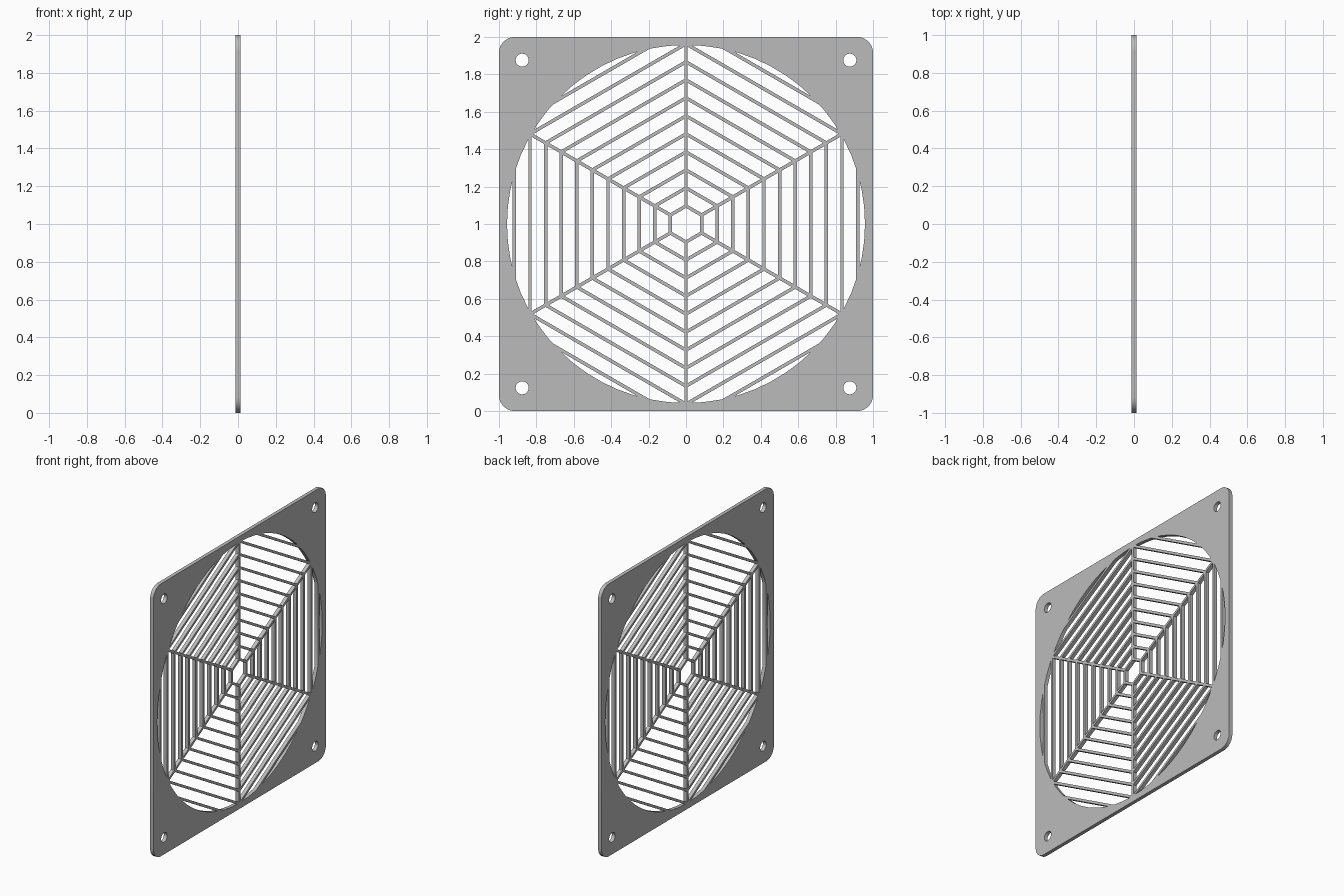
import bpy, bmesh, math
from mathutils import Matrix, Vector

THICK = 0.027      # plate thickness
PITCH = 0.0834     # spacing of the hexagonal rings
BAR = 0.018        # width of rings and spokes
OPENING = 0.957    # radius of the round opening
RINGS = 11

cube = bpy.data.objects.get("Cube")
if cube:
    bpy.data.objects.remove(cube, do_unlink=True)


def arc(cx, cy, r, start, end, n):
    """Points along an arc, angles in degrees."""
    angles = [math.radians(start + (end - start) * i / n) for i in range(n + 1)]
    return [Vector((cx + r * math.cos(a), cy + r * math.sin(a))) for a in angles]


def circle(cx, cy, r, n):
    return arc(cx, cy, r, 0, 360, n)[:-1]


def clip(poly, border):
    """Keep the part of a convex polygon inside a counter-clockwise border."""
    for a, b in zip(border, border[1:] + border[:1]):
        edge = b - a
        side = [edge.cross(p - a) for p in poly]
        kept = []
        for i, p in enumerate(poly):
            j = (i + 1) % len(poly)
            if side[i] >= 0:
                kept.append(p)
            if side[i] * side[j] < 0:
                kept.append(p.lerp(poly[j], side[i] / (side[i] - side[j])))
        poly = kept
    return poly


# Outline of the square plate with rounded corners
loops = []
outline = []
R = 0.085
for q, (sx, sy) in enumerate([(1, 1), (-1, 1), (-1, -1), (1, -1)]):
    outline += arc(sx * (1 - R), sy * (1 - R), R, 90 * q, 90 * q + 90, 8)
    loops.append(circle(sx * 0.876, sy * 0.876, 0.035, 24))   # screw hole
loops.append(outline)

# Central hexagonal hole
loops.append([p for p in
              arc(0, 0, (PITCH - BAR / 2) / math.cos(math.pi / 6), 30, 330, 5)])

# Windows between rings and spokes, trimmed by the round opening
border = circle(0, 0, OPENING, 64)
slope = math.tan(math.pi / 6)
gap = BAR / 2 / math.cos(math.pi / 6)
for sector in range(6):
    turn = Matrix.Rotation(sector * math.pi / 3, 2)
    for k in range(1, RINGS + 1):
        u0 = k * PITCH + BAR / 2
        u1 = (k + 1) * PITCH - BAR / 2
        v0, v1 = u0 * slope - gap, u1 * slope - gap
        cell = [Vector(c) for c in ((u0, -v0), (u1, -v1), (u1, v1), (u0, v0))]
        cell = clip([turn @ c for c in cell], border)
        if len(cell) > 2:
            loops.append(cell)

# Filled, extruded profile turned into one solid grille
profile = bpy.data.curves.new("grille_profile", 'CURVE')
profile.dimensions = '2D'
profile.fill_mode = 'BOTH'
profile.extrude = THICK / 2
for loop in loops:
    spline = profile.splines.new('POLY')
    spline.points.add(len(loop) - 1)
    for point, co in zip(spline.points, loop):
        point.co = (co.x, co.y, 0, 1)
    spline.use_cyclic_u = True

temp = bpy.data.objects.new("grille_profile", profile)
bpy.context.collection.objects.link(temp)
graph = bpy.context.evaluated_depsgraph_get()
mesh = bpy.data.meshes.new_from_object(temp.evaluated_get(graph))
bpy.data.objects.remove(temp, do_unlink=True)

# Stand the plate upright, facing sideways
stand = Matrix(((0, 0, 1, 0), (1, 0, 0, 0), (0, 1, 0, 1), (0, 0, 0, 1)))
bm = bmesh.new()
bm.from_mesh(mesh)
bmesh.ops.remove_doubles(bm, verts=bm.verts, dist=0.0001)
bm.transform(stand)
bmesh.ops.recalc_face_normals(bm, faces=bm.faces)
bm.to_mesh(mesh)
bm.free()

grey = bpy.data.materials.new("light_grey")
grey.use_nodes = True
colour = (0.5, 0.5, 0.5, 1)
grey.diffuse_color = colour
grey.node_tree.nodes["Principled BSDF"].inputs["Base Color"].default_value = colour
mesh.materials.clear()
mesh.materials.append(grey)

grille = bpy.data.objects.new("fan_grille", mesh)
bpy.context.collection.objects.link(grille)
bpy.context.view_layer.objects.active = grille
grille.select_set(True)
bpy.ops.object.shade_smooth_by_angle(angle=math.radians(30))
